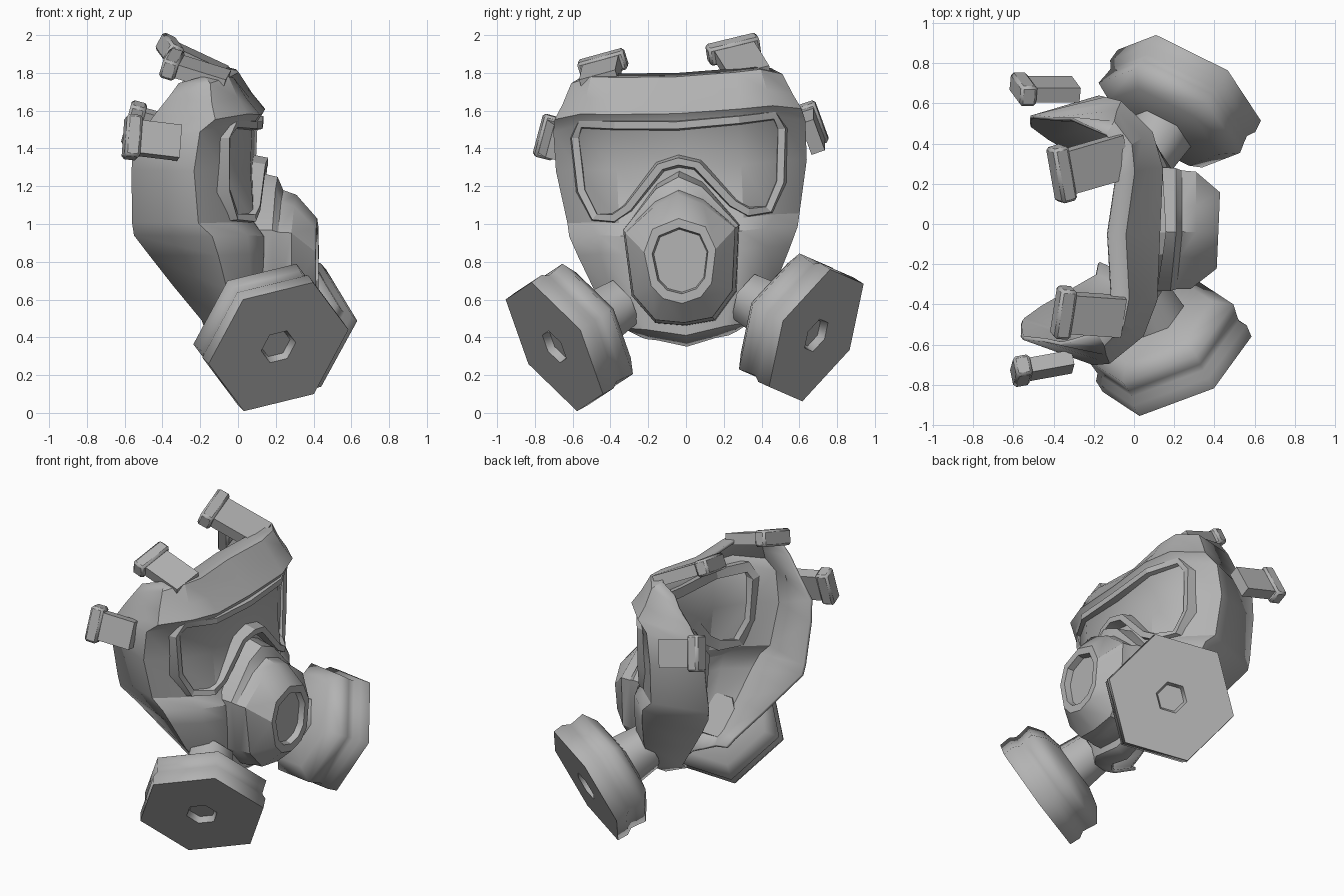
import bpy, bmesh, math
from mathutils import Vector, Matrix

if "Cube" in bpy.data.objects:
    bpy.data.objects.remove(bpy.data.objects["Cube"])

grey = bpy.data.materials.new("mid_grey")
grey.diffuse_color = (0.45, 0.45, 0.45, 1)
grey.use_nodes = True
grey.node_tree.nodes["Principled BSDF"].inputs["Base Color"].default_value = grey.diffuse_color

# The whole mask leans and turns very slightly
TILT = (Matrix.Translation((0, -.02, 1)) @ Matrix.Rotation(math.radians(2.5), 4, 'X')
        @ Matrix.Rotation(math.radians(-2.5), 4, 'Z') @ Matrix.Translation((0, 0, -1)))


def make(name, verts, faces, matrix=TILT, fix=True, angle=32):
    mesh = bpy.data.meshes.new(name)
    mesh.from_pydata([tuple(v) for v in verts], [], faces)
    if fix:
        bm = bmesh.new()
        bm.from_mesh(mesh)
        bmesh.ops.recalc_face_normals(bm, faces=bm.faces)
        bm.to_mesh(mesh)
        bm.free()
    mesh.materials.append(grey)
    obj = bpy.data.objects.new(name, mesh)
    bpy.context.collection.objects.link(obj)
    obj.matrix_world = matrix
    bpy.ops.object.select_all(action='DESELECT')
    obj.select_set(True)
    bpy.context.view_layer.objects.active = obj
    bpy.ops.object.shade_smooth_by_angle(angle=math.radians(angle))
    return obj


def loft(name, rings, caps=True, closed=False, angle=32):
    n = len(rings[0])
    verts = [v for r in rings for v in r]
    faces = []
    for i in range(len(rings) if closed else len(rings) - 1):
        a, b = i * n, ((i + 1) % len(rings)) * n
        faces += [(a + k, a + (k + 1) % n, b + (k + 1) % n, b + k) for k in range(n)]
    if caps:
        faces += [tuple(range(n)), tuple(range(len(verts) - n, len(verts)))]
    return make(name, verts, faces, angle=angle)


def mirrored_ring(half):
    """Close a half outline that starts and ends on the middle plane."""
    return ([Vector(p) for p in half]
            + [Vector((x, -y, z)) for x, y, z in half[-2:0:-1]])


# Face shell, forehead to chin: front depth, front corner, rear edge; the rest follows by rule
levels = [
    (-.10, (-.10, .41, 1.82), (-.29, .55, 1.77)),
    (-.01, (-.03, .45, 1.80), (-.34, .57, 1.70)),
    (.06, (.02, .48, 1.69), (-.42, .56, 1.60)),
    (.13, (.07, .51, 1.605), (-.47, .56, 1.53)),
    (.09, (-.02, .54, 1.545), (-.53, .56, 1.45)),
    (.08, (-.06, .55, 1.31), (-.54, .55, 1.31)),
    (.10, (-.03, .49, 1.03), (-.54, .50, 1.03)),
    (.15, (.07, .45, .96), (-.53, .49, .96)),
    (.15, (.08, .44, .86), (-.45, .43, .85)),
    (.14, (.09, .39, .66), (-.33, .36, .69)),
    (.14, (.08, .30, .46), (-.18, .27, .50)),
    (.06, (.01, .22, .40), (-.17, .21, .46)),
]
verts = []
for i, (depth, corner, rear) in enumerate(levels):
    corner, rear = Vector(corner), Vector(rear)
    temple = corner.lerp(rear, 0.3) + Vector((0, 0.24 * (corner.x - rear.x), 0))
    brow = Vector((depth, min(.33, .7 * corner.y), corner.z - .01))
    middle = Vector((depth - (.03 if i < 2 else 0), 0, corner.z - (.02 if i < 9 else .05)))
    half = [brow, corner, temple, rear]
    verts += [Vector((p.x, -p.y, p.z)) for p in reversed(half)] + [middle] + half
w = 9
shell = make("face_shell", verts,
             [(i * w + j, (i + 1) * w + j, (i + 1) * w + j + 1, i * w + j + 1)
              for i in range(len(levels) - 1) for j in range(w - 1)], fix=False)
solid = shell.modifiers.new("thickness", 'SOLIDIFY')
solid.thickness = 0.02
solid.offset = -1

# Visor frame: raised rim that arches over the nose
path = mirrored_ring([(.10, 0, 1.52), (.09, .33, 1.535), (-.01, .515, 1.55), (-.05, .545, 1.48),
                      (-.05, .525, 1.20), (-.01, .46, 1.06), (.08, .36, 1.05),
                      (.10, .28, 1.10), (.12, .10, 1.31), (.13, 0, 1.335)])
normals = []
for i, p in enumerate(path):
    t = path[(i + 1) % len(path)] - path[i - 1]
    normals.append(Vector((0, -t.z, t.y)).normalized())
section = [(.035, -.05), (.022, .03), (-.016, .03), (-.032, -.05)]
loft("visor_frame", [[p + n * o + Vector((h, 0, 0)) for p, n in zip(path, normals)]
                     for o, h in section], caps=False, closed=True, angle=25)

# Nose cup: its base outline blends into the front port, which is recessed
base = [(0, 1.28), (.12, 1.22), (.31, .985), (.28, .63), (.16, .48), (0, .46)]
port = [(0, 1.03), (.14, .98), (.19, .86), (.16, .68), (.10, .61), (0, .58)]
rings = []
for x, blend, scale in [(.08, 0, 1), (.21, .12, 1), (.24, .40, 1), (.31, .50, 1),
                        (.42, 1, 1), (.42, 1, .78), (.38, 1, .74)]:
    half = []
    for k, ((y0, z0), (y1, z1)) in enumerate(zip(base, port)):
        b = blend if k < 2 or blend == 1 else blend * .3
        y = (y0 + (y1 - y0) * b) * scale
        z = .81 + (z0 + (z1 - z0) * b - .81) * scale
        half.append((x - (.05 * y if blend < 1 else 0), y, z))
    rings.append(mirrored_ring(half))
loft("nose_cup", rings)

# Hexagonal filter canisters: (depth behind the outer face, radius)
canister = [(.04, .085), (0, .10), (0, .405), (.07, .41), (.11, .385), (.15, .39),
            (.21, .40), (.27, .31), (.30, .17), (.46, .15)]
for side, label in ((-1, "right"), (1, "left")):
    flip = Vector((1, -side, 1))
    axis = Vector((.44, -.773, -.456)).normalized()
    u = Vector((-.164, .063, -.354))
    u = (u - axis * u.dot(axis)).normalized()
    v = axis.cross(u)
    rings = []
    for depth, radius in canister:
        ring = []
        for k in range(6):
            a = k * math.pi / 3
            p = (Vector((.245, -.695, .38)) - axis * depth
                 + (u * math.cos(a) + v * math.sin(a)) * radius)
            ring.append(p * flip)
        rings.append(ring)
    loft("filter_" + label, rings, angle=62)


# Strap buckles: a flat tongue that ends in a wider bar
def block(name, centre, along, across, size):
    x = along.normalized()
    y = (across - x * across.dot(x)).normalized()
    z = x.cross(y)
    m = Matrix((x, y, z)).transposed().to_4x4()
    m.translation = centre
    corners = [Vector((i, j, k)) * Vector(size) / 2
               for i in (-1, 1) for j in (-1, 1) for k in (-1, 1)]
    quads = [(0, 1, 3, 2), (4, 6, 7, 5), (0, 4, 5, 1), (2, 3, 7, 6), (0, 2, 6, 4), (1, 5, 7, 3)]
    return make(name, corners, quads, matrix=m)


def buckle(label, front, rear, across, width):
    front, rear, across = Vector(front), Vector(rear), Vector(across)
    along = rear - front
    block("strap_tongue_" + label, (front + rear) / 2, along, across, (along.length, width, .075))
    bar = block("strap_bar_" + label, rear, along, across, (.085, width * 1.28, .105))
    bevel = bar.modifiers.new("chamfer", 'BEVEL')
    bevel.width = 0.014
    bevel.segments = 1


buckle("top_left", (-.05, .34, 1.78), (-.36, .25, 1.925), (.08, .27, 0), .22)
buckle("top_right", (-.06, -.46, 1.755), (-.35, -.44, 1.845), (0, .25, .08), .20)
buckle("side_right", (-.31, -.685, 1.43), (-.56, -.73, 1.46), (.07, .07, .22), .18)
buckle("side_left", (-.29, .67, 1.46), (-.55, .67, 1.53), (.05, -.08, .22), .18)
